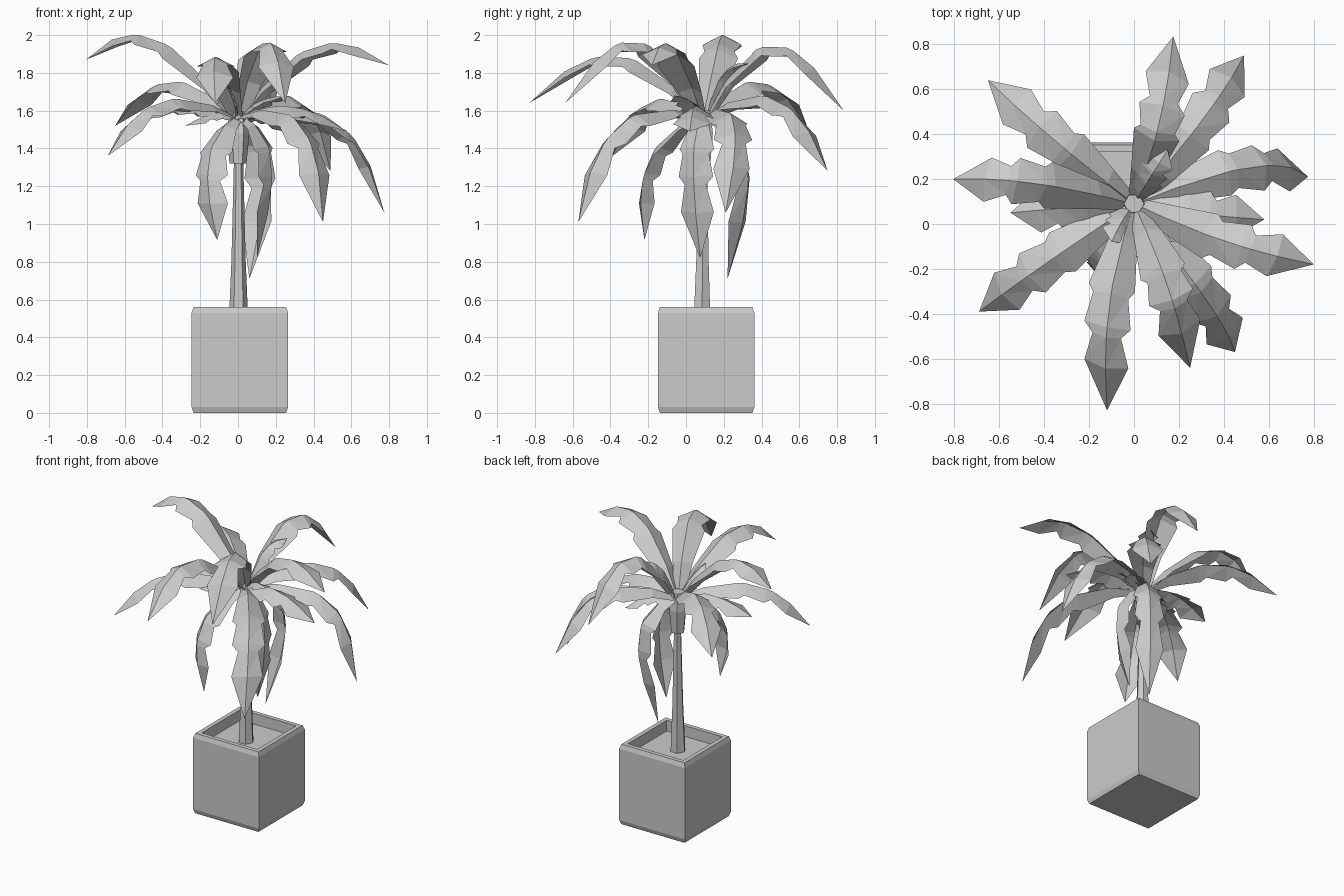
import bpy
import math
from mathutils import Vector

if "Cube" in bpy.data.objects:
    bpy.data.objects.remove(bpy.data.objects["Cube"])


def make_object(name, verts, faces):
    mesh = bpy.data.meshes.new(name)
    mesh.from_pydata([tuple(v) for v in verts], [], faces)
    mesh.update()
    obj = bpy.data.objects.new(name, mesh)
    bpy.context.collection.objects.link(obj)
    return obj


def lathe(name, sides, turn, profile):
    """Stack of polygon rings; profile holds (x, y, z, radius)."""
    verts, faces = [], []
    for x, y, z, r in profile:
        for i in range(sides):
            a = turn + 2 * math.pi * i / sides
            verts.append((x + r * math.cos(a), y + r * math.sin(a), z))
    for k in range(len(profile) - 1):
        for i in range(sides):
            j = (i + 1) % sides
            faces.append((k * sides + i, k * sides + j,
                          (k + 1) * sides + j, (k + 1) * sides + i))
    faces.append(tuple(reversed(range(sides))))
    last = (len(profile) - 1) * sides
    faces.append(tuple(range(last, last + sides)))
    return make_object(name, verts, faces)


# Square pot with chamfered rim and foot, and a sunken soil floor
PX, PY = 0.01, 0.107
pot = [(0.245, 0), (0.255, 0.03), (0.255, 0.53), (0.245, 0.56), (0.215, 0.56), (0.215, 0.485)]
lathe("pot", 4, math.pi / 4, [(PX, PY, z, h * math.sqrt(2)) for h, z in pot])

# Tapered trunk and the sheath that carries the leaves
lathe("trunk", 6, 0, [(0.003, 0.085, 0.47, 0.052), (0.003, 0.087, 0.8, 0.038),
                      (0.003, 0.09, 1.36, 0.024)])
lathe("leaf_sheath", 6, 0, [(0, 0.09, 1.32, 0.045), (0, 0.09, 1.48, 0.06),
                            (0, 0.09, 1.6, 0.045)])

# Leaf stations along the curve: (position, half width, fold depth), notched twice
STATIONS = [(0, 0.035, 0.6), (0.14, 0.065, 0.6), (0.38, 0.105, 0.6), (0.43, 0.08, 0.6),
            (0.6, 0.105, 0.5), (0.65, 0.065, 0.5), (0.8, 0.1, 0.4)]
ROOT = Vector((0, 0.09, 1.57))
T_MID = 0.6


def leaf(name, mid, tip, scale=1.0):
    """Folded leaf on a quadratic curve from the crown through mid to tip."""
    mid, tip = Vector(mid), Vector(tip)
    out = (mid - ROOT)
    out.z = 0
    out.normalize()
    root = ROOT + out * 0.02
    t = T_MID
    ctrl = (mid - root * (1 - t) ** 2 - tip * t * t) / (2 * t * (1 - t))
    side = out.cross(Vector((0, 0, 1)))
    verts, faces = [], []
    for t, w, fold in STATIONS:
        w *= scale
        p = root * (1 - t) ** 2 + ctrl * 2 * t * (1 - t) + tip * t * t
        tangent = ((ctrl - root) * (1 - t) + (tip - ctrl) * t).normalized()
        normal = side.cross(tangent).normalized()
        drop = normal * w * fold
        verts += [p - side * w - drop, p, p + side * w - drop]
    for k in range(len(STATIONS) - 1):
        a = 3 * k
        faces += [(a, a + 3, a + 4), (a, a + 4, a + 1),
                  (a + 1, a + 4, a + 5), (a + 1, a + 5, a + 2)]
    a = len(verts) - 3
    verts.append(tip)
    faces += [(a, a + 3, a + 1), (a + 1, a + 3, a + 2)]
    make_object(name, verts, faces)


# Upper arching leaves
upper = [((-0.52, 0.19, 2.0), (-0.805, 0.20, 1.87)),
         ((0.48, -0.10, 1.955), (0.80, -0.18, 1.84)),
         ((0.13, 0.53, 1.935), (0.175, 0.835, 1.60)),
         ((0.17, -0.34, 1.96), (0.25, -0.64, 1.64)),
         ((-0.12, -0.46, 1.885), (-0.12, -0.83, 1.64))]
# Middle spreading leaves
middle = [((0.36, 0.54, 1.62), (0.49, 0.75, 1.28)),
          ((0.59, 0.26, 1.48), (0.775, 0.21, 1.06)),
          ((0.34, 0.04, 1.61), (0.58, 0.02, 1.49)),
          ((0.37, -0.41, 1.46), (0.45, -0.57, 1.01)),
          ((-0.47, -0.23, 1.62), (-0.69, -0.39, 1.36)),
          ((-0.32, 0.07, 1.63), (-0.55, 0.05, 1.55)),
          ((-0.42, 0.43, 1.74), (-0.65, 0.64, 1.52))]
# Hanging lower leaves
lower = [((0.14, 0.33, 1.24), (0.06, 0.22, 0.71)),
         ((-0.16, -0.22, 1.27), (-0.11, -0.22, 0.915)),
         ((0.18, 0.04, 1.25), (0.10, 0.075, 0.82))]
for group, leaves in (("upper_leaf", upper), ("middle_leaf", middle), ("lower_leaf", lower)):
    for n, (mid, tip) in enumerate(leaves):
        leaf(f"{group}_{n + 1}", mid, tip, 0.9 if group == "lower_leaf" else 1.0)

# Short leaves filling the heart of the crown
short = [((0.08, 0.22, 1.82), (0.15, 0.33, 1.85)),
         ((-0.06, 0.0, 1.7), (-0.1, -0.08, 1.76)),
         ((0.14, 0.01, 1.66), (0.26, -0.06, 1.68)),
         ((-0.15, 0.02, 1.58), (-0.28, -0.03, 1.52)),
         ((0.17, 0.2, 1.56), (0.28, 0.28, 1.48))]
for n, (mid, tip) in enumerate(short):
    leaf(f"heart_leaf_{n + 1}", mid, tip, 0.65)
